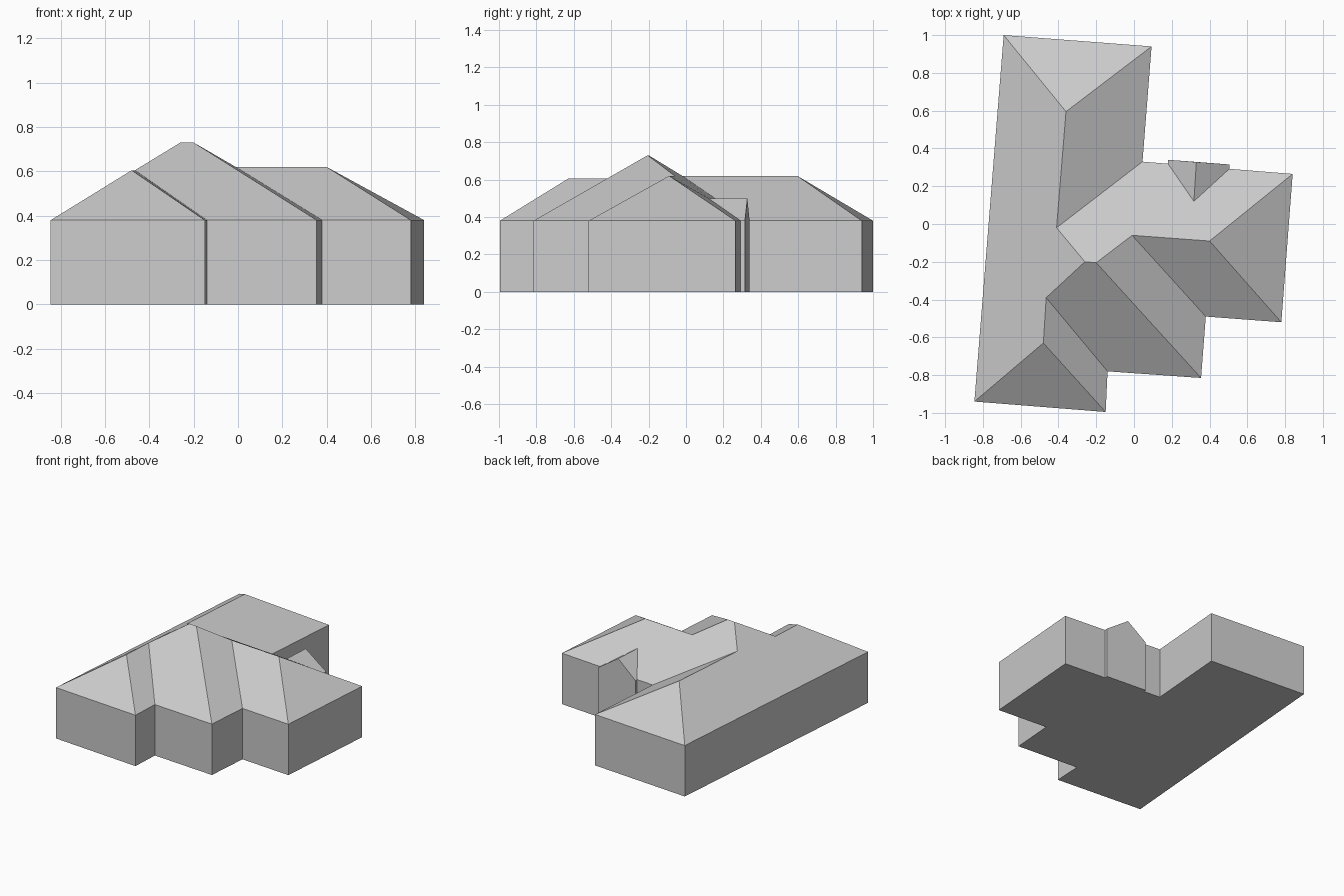
import bpy
import bmesh

cube = bpy.data.objects.get("Cube")
if cube:
    bpy.data.objects.remove(cube, do_unlink=True)

EAVE = 0.38

# One plain colour for the whole building
grey = bpy.data.materials.new("plain_grey")
grey.use_nodes = True
grey.diffuse_color = (0.6, 0.6, 0.6, 1)
grey.node_tree.nodes["Principled BSDF"].inputs["Base Color"].default_value = grey.diffuse_color

# Footprint corners, anticlockwise from the front left wing
corners = {
    "front_west": (-0.845, -0.94), "front_east": (-0.15, -0.995),
    "front_inner": (-0.14, -0.78), "middle_east": (0.355, -0.815),
    "middle_inner": (0.38, -0.49), "side_front": (0.78, -0.52),
    "side_back": (0.84, 0.265),
    "gable_root_east": (0.505, 0.292), "gable_east": (0.507, 0.315),
    "gable_west": (0.18, 0.34), "gable_root_west": (0.18, 0.319),
    "back_inner": (0.045, 0.33), "back_east": (0.093, 0.94),
    "back_west": (-0.69, 1.0),
}

# Roof points above the eaves
ridges = {
    "front_tip": (-0.48, -0.63, 0.605), "front_end": (-0.465, -0.39, 0.605),
    "peak_west": (-0.26, -0.2, 0.73), "peak_east": (-0.2, -0.205, 0.73),
    "side_start": (-0.01, -0.06, 0.62), "side_tip": (0.4, -0.09, 0.62),
    "back_start": (-0.41, -0.02, 0.62), "back_tip": (-0.36, 0.595, 0.62),
    "gable_apex": (0.33, 0.328, 0.5), "gable_end": (0.317, 0.12, 0.5),
}

points = {name: (x, y, EAVE) for name, (x, y) in corners.items()}
points.update(ridges)


def build(name, faces):
    """Make a flat-shaded object from faces given as lists of positions."""
    bm = bmesh.new()
    for face in faces:
        bm.faces.new([bm.verts.new(p) for p in face])
    bmesh.ops.remove_doubles(bm, verts=bm.verts[:], dist=0.0005)
    bm.normal_update()
    mesh = bpy.data.meshes.new(name)
    bm.to_mesh(mesh)
    bm.free()
    mesh.materials.append(grey)
    obj = bpy.data.objects.new(name, mesh)
    bpy.context.collection.objects.link(obj)
    return obj


def named(text):
    return [points[word] for word in text.split()]


# Walls and floor
outline = list(corners.values())
walls = [[(*a, 0), (*b, 0), (*b, EAVE), (*a, EAVE)]
         for a, b in zip(outline, outline[1:] + outline[:1])]
floor = [(*p, 0) for p in reversed(outline)]
build("walls", walls + [floor])

# Hipped main roof, each slope listed anticlockwise from above
slopes = [
    "front_west front_tip front_end peak_west back_start back_tip back_west",
    "front_west front_east front_tip",
    "front_east front_inner front_end front_tip",
    "front_inner middle_east peak_east peak_west front_end",
    "middle_east middle_inner side_start peak_east",
    "middle_inner side_front side_tip side_start",
    "side_front side_back side_tip",
    "side_back gable_root_east gable_end gable_root_west back_inner back_start "
    "peak_west peak_east side_start side_tip",
    "back_inner back_east back_tip back_start",
    "back_east back_west back_tip",
]
# The west slope is listed clockwise, so turn it over
main = [named(s) for s in slopes]
main[0].reverse()
build("main_roof", main)

# Small gable over the back entrance bay
build("back_gable", [named(s) for s in (
    "gable_east gable_west gable_apex",
    "gable_root_east gable_east gable_apex gable_end",
    "gable_west gable_root_west gable_end gable_apex",
)])
